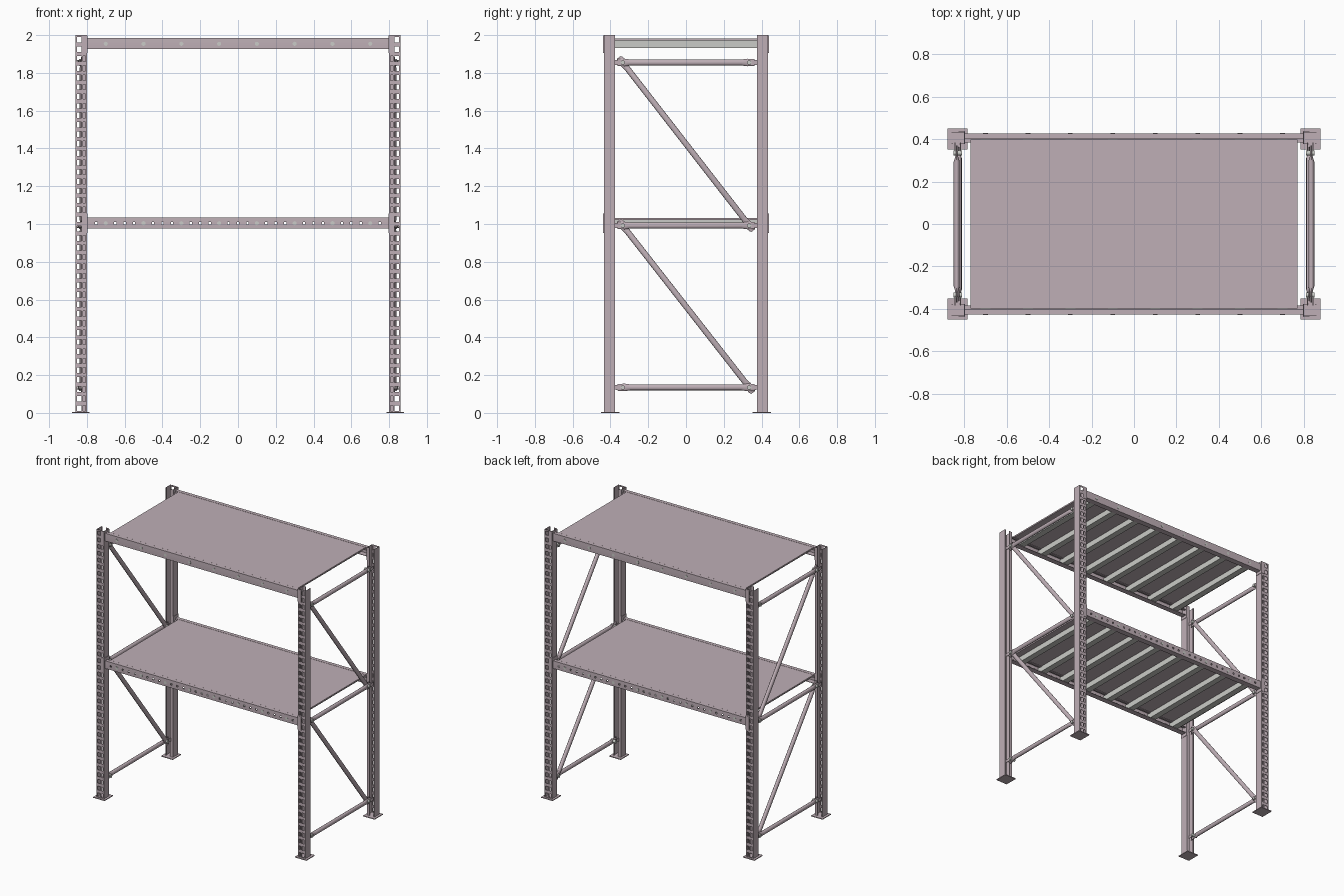
import bpy, bmesh, math
from mathutils import Vector, Matrix

if "Cube" in bpy.data.objects:
    bpy.data.objects.remove(bpy.data.objects["Cube"])


def material(name, rgb):
    m = bpy.data.materials.new(name)
    m.diffuse_color = (*rgb, 1)
    m.use_nodes = True
    m.node_tree.nodes["Principled BSDF"].inputs["Base Color"].default_value = m.diffuse_color
    return m


PAINT = material("mauve grey paint", (0.52, 0.43, 0.47))
ZINC = material("pale zinc", (0.59, 0.60, 0.57))


def finish(bm, name, mat, mirror="", thickness=0, smooth=False):
    bmesh.ops.recalc_face_normals(bm, faces=bm.faces)
    mesh = bpy.data.meshes.new(name)
    bm.to_mesh(mesh)
    bm.free()
    ob = bpy.data.objects.new(name, mesh)
    bpy.context.collection.objects.link(ob)
    mesh.materials.append(mat)
    if smooth:
        bpy.ops.object.select_all(action="DESELECT")
        ob.select_set(True)
        bpy.context.view_layer.objects.active = ob
        bpy.ops.object.shade_smooth_by_angle(angle=math.radians(40))
    if thickness:
        mod = ob.modifiers.new("sheet thickness", "SOLIDIFY")
        mod.thickness, mod.offset = thickness, 0
    if mirror:
        mod = ob.modifiers.new("mirror", "MIRROR")
        mod.use_axis = ("x" in mirror, "y" in mirror, False)
        mod.use_mirror_merge = False
    return ob


def sheet(name, profile, levels, place, hole=lambda i, j: False, **kw):
    """Folded sheet: a profile swept through levels, with holes left out."""
    bm = bmesh.new()
    grid = [[bm.verts.new(place(a, b, l)) for a, b in profile] for l in levels]
    for j in range(len(levels) - 1):
        for i in range(len(profile) - 1):
            if not hole(i, j):
                bm.faces.new((grid[j][i], grid[j][i + 1],
                              grid[j + 1][i + 1], grid[j + 1][i]))
    return finish(bm, name, PAINT, thickness=0.003, **kw)


def add_box(bm, lo, hi):
    lo, hi = Vector(lo), Vector(hi)
    bmesh.ops.create_cube(bm, size=1, matrix=Matrix.Translation((lo + hi) / 2)
                          @ Matrix.Diagonal((*(hi - lo), 1)))


def add_rod(bm, centre, axis, radius, length):
    rot = Matrix.Rotation(math.pi / 2, 4, "Y" if axis == "x" else "X")
    bmesh.ops.create_cone(bm, cap_ends=True, segments=12, radius1=radius,
                          radius2=radius, depth=length,
                          matrix=Matrix.Translation(centre) @ rot)


# Upright posts: lipped channel with two columns of slots on the outer face
PX, PY = 0.831, -0.4335
post = [(-0.009, 0.056), (-0.0295, 0.056), (-0.0295, 0), (-0.023, 0), (-0.010, 0),
        (-0.002, 0), (0.022, 0), (0.0295, 0), (0.0295, 0.056), (0.022, 0.056)]
levels = [0.0] + [k * 0.05 + d for k in range(40) for d in (0.011, 0.039)] + [2.0]
sheet("upright_posts", post, levels,
      lambda a, b, l: (PX + a, PY + b, l),
      lambda i, j: i in (3, 5) and j % 2 == 1, mirror="xy")

# Foot plates
bm = bmesh.new()
add_box(bm, (0.785, -0.45, 0), (0.879, -0.352, 0.006))
finish(bm, "foot_plates", PAINT, "xy")

# The two shelf levels
for label, top in (("upper", 1.984), ("lower", 1.034)):
    mid = top - 0.030
    # Long beams with a ledge for the deck; the lower pair is perforated
    beam = [(-0.385, top - 0.0565), (-0.4255, top - 0.0565), (-0.4255, mid - 0.006),
            (-0.4255, mid + 0.006), (-0.4255, top - 0.0015), (-0.401, top - 0.0015),
            (-0.401, top - 0.0135), (-0.385, top - 0.0135)]
    stations, holes = [-0.798], set()
    for k in range(-15, 16):
        if k % 4 != 2:                      # leave metal at the cross bar ends
            holes.add(len(stations))
            stations += [k * 0.05 - 0.006, k * 0.05 + 0.006]
    stations.append(0.798)
    if label == "upper":
        stations, holes = [-0.798, 0.798], set()
    sheet(label + "_beams", beam, stations, lambda a, b, l: (l, a, b),
          lambda i, j: i == 2 and j in holes, mirror="y")

    # Beam end connectors wrapped around the posts
    z0, z1 = (1.905, 1.998) if label == "upper" else (0.952, 1.055)
    sheet(label + "_connectors", [(0.828, -0.437), (0.798, -0.437), (0.798, -0.377)],
          [z0, z1], lambda a, b, l: (a, b, l), mirror="xy")

    # Deck panel
    bm = bmesh.new()
    add_box(bm, (-0.772, -0.3985, top - 0.0115), (0.772, 0.3985, top - 0.001))
    finish(bm, label + "_deck", PAINT)

    # Cross bars under the deck, with tabs showing through the beams
    bm = bmesh.new()
    for k in range(8):
        x = -0.7 + 0.2 * k
        add_box(bm, (x - 0.023, -0.422, top - 0.053), (x + 0.023, 0.422, top - 0.012))
        add_rod(bm, (x, 0, mid), "y", 0.011, 0.857)
    finish(bm, label + "_cross_bars", ZINC)


def brace(name, x, p, q):
    """Round tube with flattened ends running past its bolts p and q (y, z)."""
    p, q = Vector((x, *p)), Vector((x, *q))
    d = (q - p).normalized()
    side = d.cross(Vector((1, 0, 0)))
    start, length = p - d * 0.034, (q - p).length + 0.068
    ends = [(0, 0.004, 0.012), (0.01, 0.004, 0.018), (0.045, 0.005, 0.02),
            (0.075, 0.014, 0.0155)]
    stations = ends + [(length - t, a, b) for t, a, b in reversed(ends)]
    bm = bmesh.new()
    rings = []
    for t, a, b in stations:
        rings.append([bm.verts.new(start + d * t
                      + Vector((1, 0, 0)) * a * math.cos(k * math.pi / 6)
                      + side * b * math.sin(k * math.pi / 6)) for k in range(12)])
    for r, s in zip(rings, rings[1:]):
        for k in range(12):
            n = (k + 1) % 12
            bm.faces.new((r[k], r[n], s[n], s[k]))
    bm.faces.new(rings[0])
    bm.faces.new(rings[-1])
    finish(bm, name, PAINT, "x", smooth=True)


# Side frame bracing
Y, HEIGHTS = 0.335, (0.135, 0.992, 1.855)
for label, z in zip(("bottom", "middle", "top"), HEIGHTS):
    brace(label + "_braces", 0.836, (-Y, z), (Y, z))
for label, lo, hi in (("lower", *HEIGHTS[:2]), ("upper", *HEIGHTS[1:])):
    brace(label + "_diagonals", 0.826, (-Y, hi), (Y, lo))

# Clips joining the braces to the posts, and the bolts through them
clips, bolts = bmesh.new(), bmesh.new()
for z in HEIGHTS:
    for s in (-1, 1):
        for x in (0.818, 0.844):
            ys = sorted((s * 0.345, s * 0.385))
            add_box(clips, (x - 0.002, ys[0], z - 0.012), (x + 0.002, ys[1], z + 0.012))
        add_rod(bolts, (0.831, s * Y, z), "x", 0.012, 0.042)
finish(clips, "brace_clips", PAINT, "x")
finish(bolts, "brace_bolts", ZINC, "x", smooth=True)
